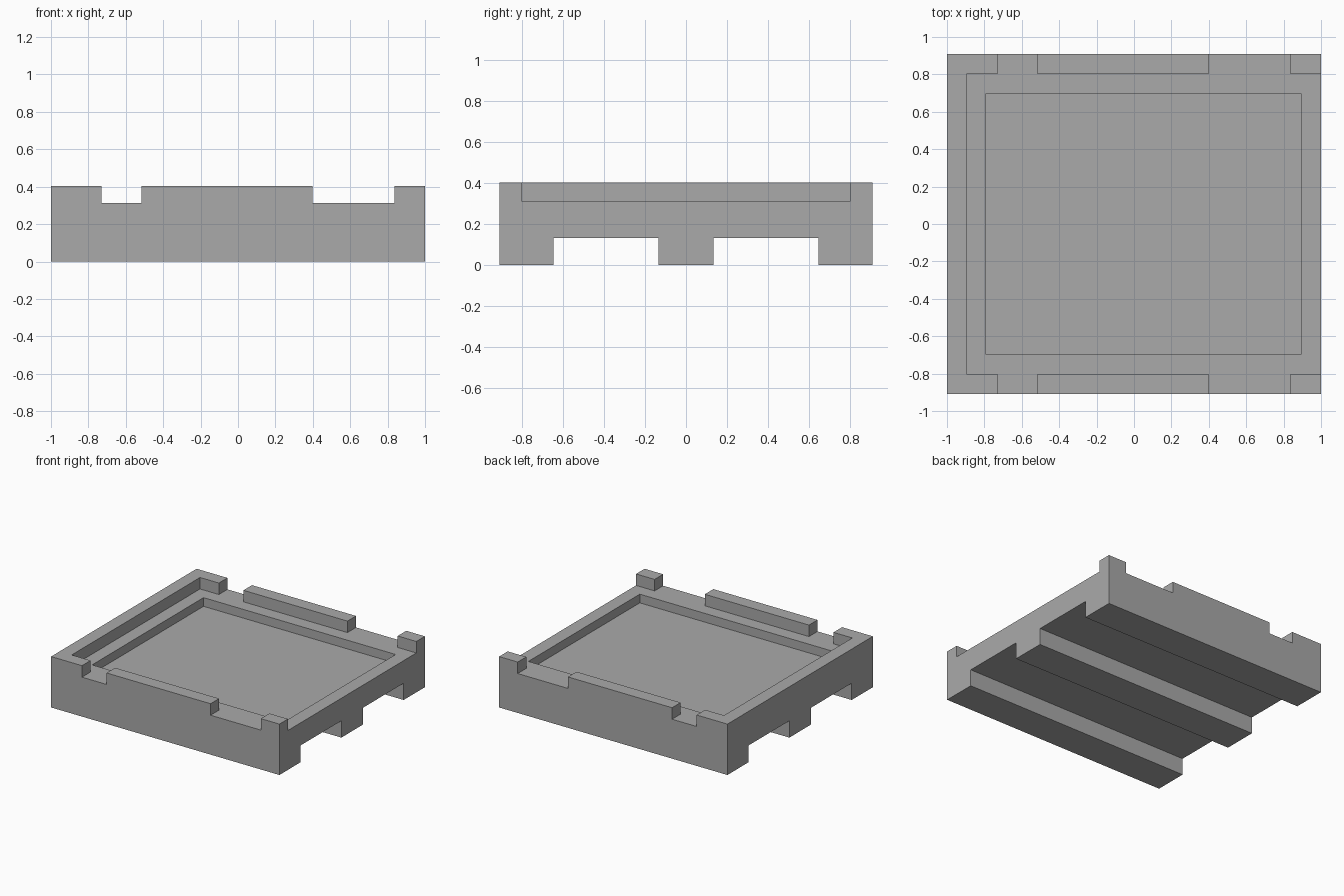
import bpy
import bmesh

# Remove the default cube
default = bpy.data.objects.get("Cube")
if default:
    bpy.data.objects.remove(default, do_unlink=True)

GREY = (0.40, 0.40, 0.40, 1.0)
HALF_X, HALF_Y, TOP = 1.0, 0.91, 0.403
DECK, FLOOR, CHANNEL = 0.312, 0.243, 0.133
INNER_Y = 0.803

grey = bpy.data.materials.new("plain_grey")
grey.use_nodes = True
grey.diffuse_color = GREY
grey.node_tree.nodes["Principled BSDF"].inputs["Base Color"].default_value = GREY


def extrude_x(name, profile, x0, x1):
    """Solid made by sweeping a (y, z) outline along x."""
    bm = bmesh.new()
    face = bm.faces.new([bm.verts.new((x0, y, z)) for y, z in profile])
    swept = bmesh.ops.extrude_face_region(bm, geom=[face])["geom"]
    moved = [v for v in swept if isinstance(v, bmesh.types.BMVert)]
    bmesh.ops.translate(bm, verts=moved, vec=(x1 - x0, 0, 0))
    bmesh.ops.recalc_face_normals(bm, faces=bm.faces)
    mesh = bpy.data.meshes.new(name)
    bm.to_mesh(mesh)
    bm.free()
    mesh.materials.append(grey)
    obj = bpy.data.objects.new(name, mesh)
    bpy.context.collection.objects.link(obj)
    return obj


def cut_box(target, name, x0, x1, half_y, z0):
    """Cut a box, open at the top, out of the target."""
    z1 = TOP + 0.2
    cutter = extrude_x(name, [(-half_y, z0), (half_y, z0), (half_y, z1), (-half_y, z1)], x0, x1)
    cutter.hide_render = True
    mod = target.modifiers.new(name, "BOOLEAN")
    mod.operation = "DIFFERENCE"
    mod.solver = "EXACT"
    mod.object = cutter
    bpy.context.view_layer.objects.active = target
    bpy.ops.object.modifier_apply(modifier=mod.name)
    bpy.data.objects.remove(cutter, do_unlink=True)


# Tray body with three runners and two channels underneath
half = [(0.135, 0), (0.135, CHANNEL), (0.645, CHANNEL), (0.645, 0), (HALF_Y, 0), (HALF_Y, TOP)]
outline = half + [(-y, z) for y, z in reversed(half)]
tray = extrude_x("tray", outline, -HALF_X, HALF_X)

# Sunken deck, open at the +x end
cut_box(tray, "deck_opening", -0.895, HALF_X + 0.2, INNER_Y, DECK)
# Gaps through both side rims
cut_box(tray, "short_rim_gap", -0.73, -0.515, HALF_Y + 0.2, DECK)
cut_box(tray, "long_rim_gap", 0.397, 0.837, HALF_Y + 0.2, DECK)
# Shallow pocket in the deck
cut_box(tray, "pocket", -0.79, 0.893, 0.697, FLOOR)
